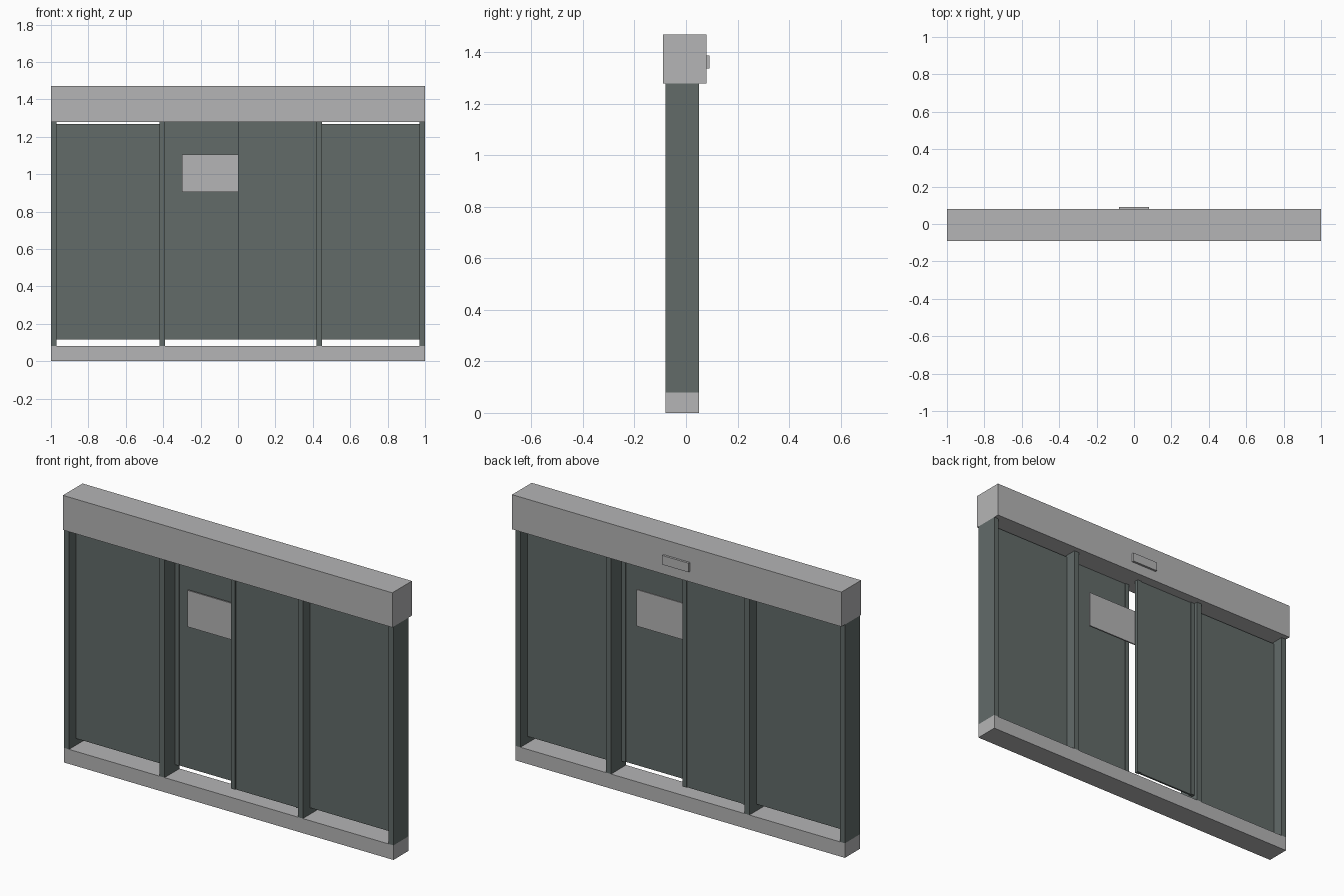
import bpy

# Remove the default cube
default = bpy.data.objects.get("Cube")
if default:
    bpy.data.objects.remove(default, do_unlink=True)


def make_material(name, rgb):
    mat = bpy.data.materials.new(name)
    mat.use_nodes = True
    color = (*rgb, 1.0)
    mat.diffuse_color = color
    mat.node_tree.nodes["Principled BSDF"].inputs["Base Color"].default_value = color
    return mat


GREY = make_material("light grey metal", (0.46, 0.46, 0.465))
SLATE = make_material("dark slate", (0.122, 0.147, 0.141))


def box(name, xs, ys, zs, mat):
    """Add a box from its extents along each axis."""
    spans = (xs, ys, zs)
    bpy.ops.mesh.primitive_cube_add(size=1, location=[(a + b) / 2 for a, b in spans])
    obj = bpy.context.object
    obj.name = name
    obj.scale = [b - a for a, b in spans]
    bpy.ops.object.transform_apply(location=False, rotation=False, scale=True)
    obj.data.materials.append(mat)
    return obj


FRAME_Y = (-0.08, 0.05)
SILL_TOP, HEADER_BOTTOM = 0.08, 1.28
PANEL_Z = (0.117, 1.268)
STILE = 0.025

# Header, sill, sensor and hanging sign
box("header", (-1, 1), (-0.09, 0.08), (HEADER_BOTTOM, 1.47), GREY)
box("sill", (-1, 1), FRAME_Y, (0, SILL_TOP), GREY)
box("sensor", (-0.08, 0.08), (0.08, 0.092), (1.337, 1.387), GREY)
box("sign", (-0.3, 0.3), (-0.009, -0.001), (0.905, 1.105), GREY)

# Full-depth upright posts
for name, x in (("right_jamb", -1), ("right_mullion", -0.42),
                ("left_mullion", 0.42), ("left_jamb", 0.97)):
    box(name, (x, x + 0.03), FRAME_Y, (SILL_TOP, HEADER_BOTTOM), SLATE)

# Fixed side panels
for name, xs in (("right_fixed_panel", (-0.97, -0.42)), ("left_fixed_panel", (0.45, 0.97))):
    box(name, xs, (-0.02, -0.01), PANEL_Z, SLATE)


# Sliding doors on two tracks, each with a stile at both edges
def sliding_door(side, x0, x1, y0, y1):
    zs = (PANEL_Z[0], HEADER_BOTTOM)
    middle = (y0 + y1) / 2
    box(side + "_door_panel", (x0 + STILE, x1 - STILE), (middle - 0.005, middle + 0.005), zs, SLATE)
    for edge, x in (("outer", x0), ("inner", x1 - STILE)):
        box(f"{side}_door_{edge}_stile", (x, x + STILE), (y0, y1), zs, SLATE)


sliding_door("right", -0.39, 0, 0.01, 0.03)
sliding_door("left", 0, 0.42, -0.06, -0.04)
